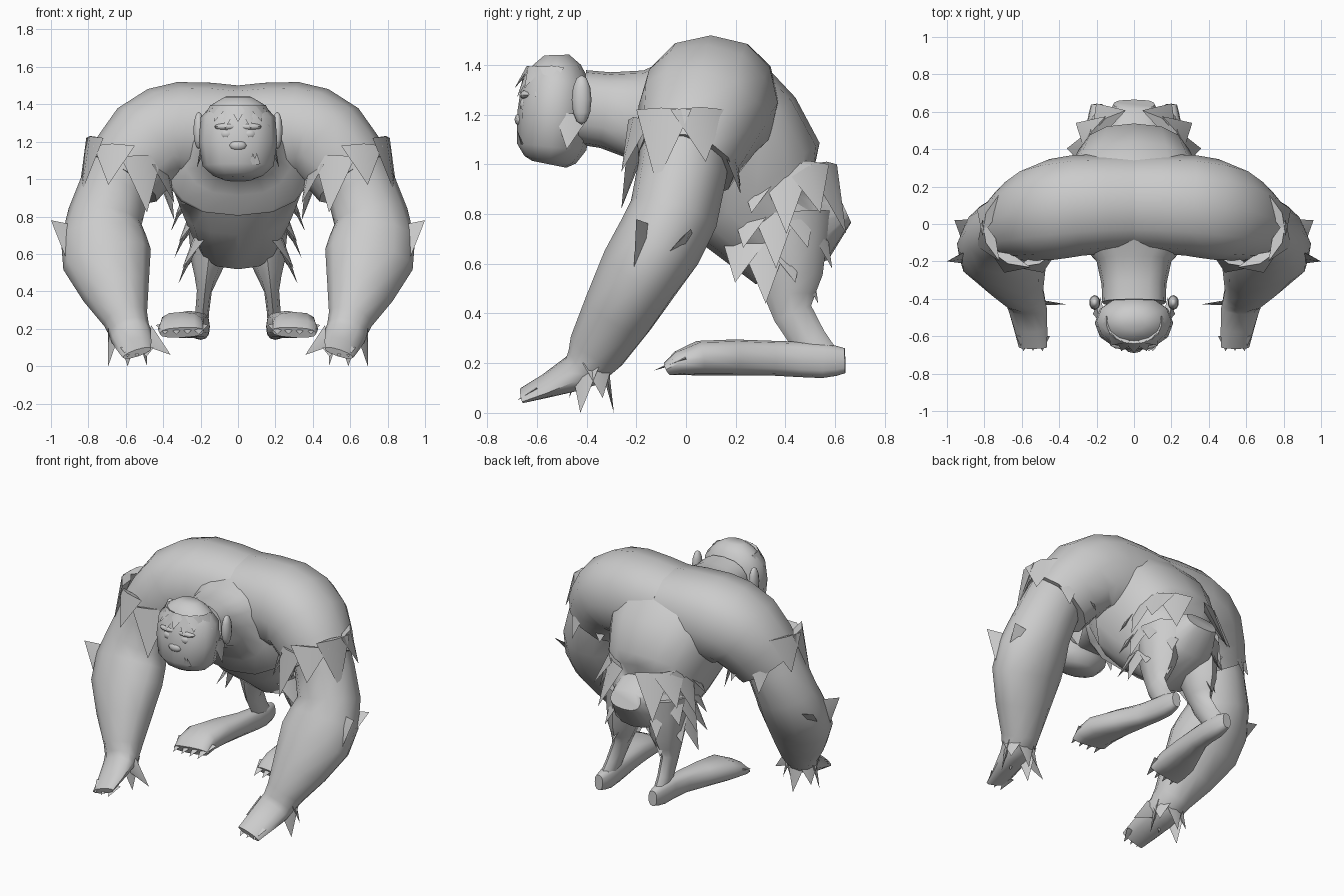
import bpy, bmesh, math
from mathutils import Vector

cube = bpy.data.objects.get("Cube")
if cube:
    bpy.data.objects.remove(cube, do_unlink=True)

grey = bpy.data.materials.new("plain grey")
grey.use_nodes = True
tone = (0.6, 0.6, 0.6, 1)
grey.diffuse_color = tone
grey.node_tree.nodes["Principled BSDF"].inputs["Base Color"].default_value = tone

ACROSS, ALONG = Vector((1, 0, 0)), Vector((0, 1, 0))


def finish(name, bm, mirror, crease=50):
    """Turn a bmesh into a shaded object, optionally mirrored across x."""
    bmesh.ops.recalc_face_normals(bm, faces=bm.faces)
    mesh = bpy.data.meshes.new(name)
    bm.to_mesh(mesh)
    bm.free()
    mesh.materials.append(grey)
    obj = bpy.data.objects.new(name, mesh)
    bpy.context.collection.objects.link(obj)
    bpy.ops.object.select_all(action='DESELECT')
    bpy.context.view_layer.objects.active = obj
    obj.select_set(True)
    bpy.ops.object.shade_smooth_by_angle(angle=math.radians(crease))
    if mirror:
        modifier = obj.modifiers.new("Mirror", 'MIRROR')
        modifier.use_mirror_merge = False


def refine(stations):
    """Add one smoothly interpolated station between each pair."""
    padded = [stations[0], *stations, stations[-1]]
    result = []
    for before, start, end, after in zip(padded, padded[1:], padded[2:], padded[3:]):
        result += [start, ((start + end) * 9 - before - after) / 16]
    return result + [stations[-1]]


def boxy(value, power):
    """Push a circle's coordinate towards a rounded square."""
    return math.copysign(abs(value) ** power, value)


def loft(name, stations, reference, mirror=True, sides=12, power=1):
    """Skin ellipses along a path; each station is a place, the half size
    along the reference axis and the half size at right angles to it."""
    rows = refine([Vector(s if len(s) == 5 else (0, *s)) for s in stations])
    places = [Vector(row[:3]) for row in rows]
    bm = bmesh.new()
    rings = []
    for index, (place, row) in enumerate(zip(places, rows)):
        ahead = places[min(index + 1, len(places) - 1)]
        behind = places[max(index - 1, 0)]
        tangent = (ahead - behind).normalized()
        side = (reference - tangent * reference.dot(tangent)).normalized()
        other = tangent.cross(side)
        ring = []
        for step in range(sides):
            turn = math.tau * step / sides
            offset = side * row[3] * boxy(math.cos(turn), power)
            offset += other * row[4] * boxy(math.sin(turn), power)
            ring.append(bm.verts.new(place + offset))
        rings.append(ring)
    for near, far in zip(rings, rings[1:]):
        for i in range(sides):
            bm.faces.new((near[i - 1], near[i], far[i], far[i - 1]))
    bm.faces.new(rings[0])
    bm.faces.new(rings[-1])
    finish(name, bm, mirror)


def add_lock(bm, base, tip, outward, width):
    """One flat pointed lock of fur, finger or tooth."""
    base, tip = Vector(base), Vector(tip)
    along = (tip - base).normalized()
    side = along.cross(Vector(outward)).normalized() * width
    thick = side.cross(along) / 4
    foot = [bm.verts.new(base + v) for v in (side, thick, -side, -thick)]
    point = bm.verts.new(tip)
    bm.faces.new(foot)
    for i in range(4):
        bm.faces.new((foot[i - 1], foot[i], point))


def locks(name, items, outward, width, mirror=True):
    bm = bmesh.new()
    for base, tip in items:
        add_lock(bm, base, tip, outward, width)
    finish(name, bm, mirror, crease=30)


def ragged_ring(name, centre, radii, drop, flare, count, width,
                tilt=0, start=0, sweep=math.tau, mirror=True):
    """A ring or arc of hanging locks, alternately long and short."""
    bm = bmesh.new()
    for i in range(count):
        turn = start + sweep * (i + 0.5) / count
        outward = Vector((math.cos(turn), math.sin(turn), 0))
        reach = Vector((outward.x * radii[0], outward.y * radii[1], 0))
        reach.z = reach.x * tilt
        base = Vector(centre) + reach
        length = drop if i % 2 else drop * 0.7
        tip = base + outward * flare - Vector((0, 0, length))
        add_lock(bm, base, tip, outward, width)
    finish(name, bm, mirror, crease=30)


def blob(name, place, size, mirror=True):
    """A stretched ball for a facial feature."""
    bm = bmesh.new()
    bmesh.ops.create_uvsphere(bm, u_segments=10, v_segments=6, radius=1)
    bmesh.ops.scale(bm, vec=size, verts=bm.verts)
    bmesh.ops.translate(bm, vec=place, verts=bm.verts)
    finish(name, bm, mirror)


# Torso from rump to neck
loft("torso", [
    (.64, .82, .11, .06),
    (.4, .76, .24, .27),
    (.18, 1.05, .37, .34),
    (.02, 1.15, .39, .36),
    (-.2, 1.2, .2, .18),
    (-.42, 1.23, .17, .15),
], ACROSS, mirror=False, sides=16, power=.8)

# Shoulders, arms with hands
loft("shoulders", [
    (0, .11, 1.25, .26, .25),
    (.3, .1, 1.25, .27, .27),
    (.48, .06, 1.19, .26, .25),
    (.62, 0, 1, .2, .22),
], ALONG, power=.9)
loft("arms", [
    (.6, 0, 1.1, .18, .18),
    (.71, -.05, .8, .18, .2),
    (.7, -.18, .57, .17, .24),
    (.6, -.36, .25, .12, .12),
    (.57, -.45, .16, .07, .11),
    (.54, -.66, .07, .02, .08),
], ALONG)

# Legs and feet
loft("legs", [
    (.14, .4, .8, .13, .18),
    (.16, .42, .55, .09, .13),
    (.18, .43, .4, .04, .08),
    (.2, .56, .2, .04, .07),
], ACROSS, sides=8)
loft("feet", [
    (.2, .64, .21, .03, .05),
    (.2, .55, .21, .05, .07),
    (.22, .35, .22, .06, .07),
    (.3, .05, .22, .12, .07),
    (.3, -.07, .18, .12, .03),
], ACROSS, power=.8)

# Head, from chin to crown
loft("head", [
    (-.55, 1, .08, .07),
    (-.54, 1.07, .19, .14),
    (-.52, 1.33, .2, .14),
    (-.52, 1.44, .07, .05),
], ACROSS, mirror=False)

# Fur on sleeves, wrists, hips and forehead
ragged_ring("sleeve_fur", centre=(.59, -.02, 1.15), radii=(.19, .18), tilt=.4,
            drop=.3, flare=.08, count=8, width=.12)
ragged_ring("wrist_fur", centre=(.59, -.38, .2), radii=(.08, .05),
            drop=.2, flare=.04, count=6, width=.07)
for tier, name in enumerate(("upper", "middle", "lower")):
    ragged_ring(name + "_hip_fur", centre=(0, .38 - .04 * tier, 1 - .14 * tier),
                radii=(.24 - .02 * tier, .2 - .02 * tier), start=-.6, sweep=1.8,
                drop=.28, flare=.12, count=4, width=.11)
ragged_ring("fringe", centre=(0, -.52, 1.39), radii=(.14, .11), start=math.pi,
            sweep=math.pi, drop=.12, flare=.06, count=9, width=.05, mirror=False)

# Spikes at elbows, thumbs, fingers and toes
locks("elbow_fur", [((.82, -.14, .62), (1, -.2, .78)),
                    ((.8, -.06, .62), (.96, .02, .74))], ACROSS + ALONG, width=.15)
locks("thumbs", [((.5, -.42, .17), (.36, -.43, .06))], ALONG, width=.06)
locks("fingers", [((x, -.6, .1), (x, -.68, .05)) for x in (.49, .54, .59)],
      (0, 0, 1), width=.04)
locks("toes", [((x, 0, .22), (x, -.13, .17)) for x in (.21, .27, .33, .39)],
      (0, 0, 1), width=.05)

# Face
blob("eyes", (.06, -.64, 1.24), (.04, .03, .03))
blob("brows", (.06, -.64, 1.28), (.07, .03, .02))
blob("nose", (0, -.66, 1.18), (.05, .03, .03), mirror=False)
blob("ears", (.21, -.42, 1.26), (.03, .04, .1))
locks("teeth", [((x, -.66, 1.08), (x, -.68, 1.14)) for x in (.08, .1)],
      -ALONG, width=.02, mirror=False)
locks("whiskers", [((.18, -.46, 1.2), (.22, -.48, 1.06))], ACROSS, width=.07)
